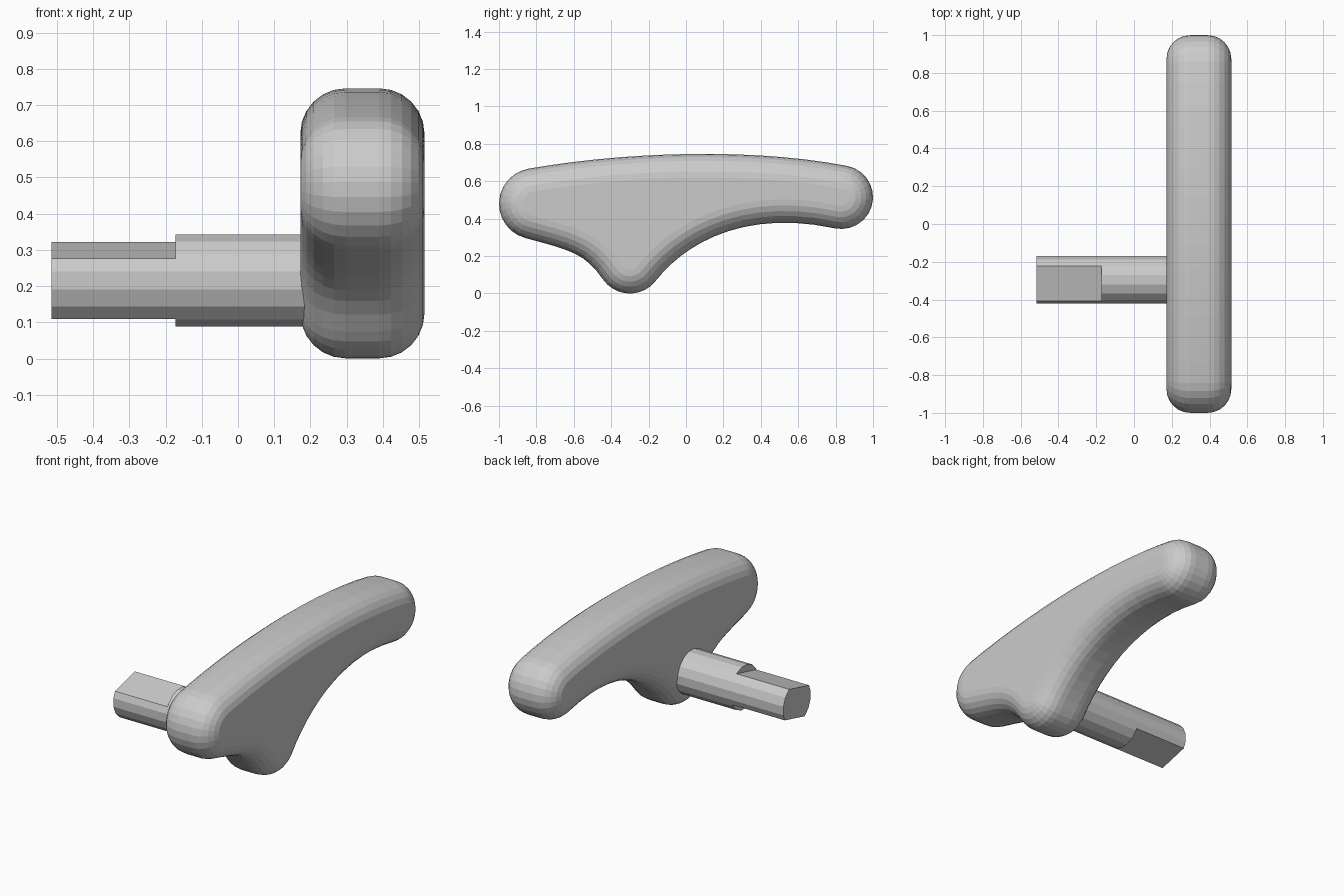
import bpy
import bmesh
from math import cos, sin, pi, radians
from mathutils import Vector, Matrix
from mathutils.geometry import interpolate_bezier

cube = bpy.data.objects.get("Cube")
if cube:
    bpy.data.objects.remove(cube, do_unlink=True)

grey = bpy.data.materials.new("plain grey")
grey.use_nodes = True
COLOUR = (0.6, 0.6, 0.6, 1)
grey.diffuse_color = COLOUR
grey.node_tree.nodes["Principled BSDF"].inputs["Base Color"].default_value = COLOUR


def finish(bm, name):
    bmesh.ops.recalc_face_normals(bm, faces=bm.faces)
    mesh = bpy.data.meshes.new(name)
    bm.to_mesh(mesh)
    bm.free()
    mesh.materials.append(grey)
    obj = bpy.data.objects.new(name, mesh)
    bpy.context.collection.objects.link(obj)
    return obj


def arc(centre, r, a0, a1, n):
    """Points on an arc, with the travel direction at each end."""
    angles = [radians(a0 + (a1 - a0) * i / n) for i in range(n + 1)]
    pts = [Vector((centre[0] + r * cos(a), centre[1] + r * sin(a))) for a in angles]
    ends = [Vector((-sin(a), cos(a))) for a in (angles[0], angles[-1])]
    return pts, ends[0], ends[1]


def blend(a, b, start, end, n):
    """Inner points of a curve that leaves arc a and joins arc b smoothly."""
    p, q = a[0][-1], b[0][0]
    return interpolate_bezier(p, p + a[2] * start, q - b[1] * end, q, n)[1:-1]


# Handle outline in the y-z plane: two rounded ends and a lower boss
back_end = arc((-0.81, 0.48), 0.19, 100, 255, 12)
boss = arc((-0.30, 0.175), 0.175, 215, 322, 9)
front_end = arc((0.83, 0.515), 0.17, -102, 79, 13)
outline = (back_end[0] + blend(back_end, boss, 0.26, 0.17, 9)
           + boss[0] + blend(boss, front_end, 0.25, 0.50, 14)
           + front_end[0] + blend(front_end, back_end, 0.52, 0.52, 15))
count = len(outline)
normals = []
for i in range(count):
    t = (outline[(i + 1) % count] - outline[i - 1]).normalized()
    normals.append(Vector((t.y, -t.x)))

# Handle: rings of the outline drawn inwards to round both edges
X0, X1, FILLET, STEPS = 0.172, 0.515, 0.125, 6
quarter = [i * pi / 2 / STEPS for i in range(STEPS + 1)]
sections = [(X0 + FILLET * (1 - cos(a)), FILLET * (1 - sin(a))) for a in quarter]
sections += [(X0 + X1 - x, inset) for x, inset in reversed(sections)]
bm = bmesh.new()
rings = []
for x, inset in sections:
    ring = [p - n * inset for p, n in zip(outline, normals)]
    rings.append([bm.verts.new((x, p.x, p.y)) for p in ring])
for a, b in zip(rings, rings[1:]):
    for i in range(count):
        j = (i + 1) % count
        bm.faces.new((a[i], a[j], b[j], b[i]))
bm.faces.new(rings[0])
bm.faces.new(rings[-1])
finish(bm, "handle")


def shaft(name, x0, x1, flats):
    bm = bmesh.new()
    centre = Vector(((x0 + x1) / 2, -0.295, 0.2155))
    place = (Matrix.Translation(centre) @ Matrix.Rotation(pi / 2, 4, "Y")
             @ Matrix.Rotation(pi / 16, 4, "Z"))
    bmesh.ops.create_cone(bm, cap_ends=True, segments=16, radius1=0.129,
                          radius2=0.129, depth=x1 - x0, matrix=place)
    # Two parallel flats, slightly tilted
    if flats:
        direction = Vector((0, -sin(radians(14)), cos(radians(14))))
        for side in (direction, -direction):
            cut = bmesh.ops.bisect_plane(
                bm, geom=bm.verts[:] + bm.edges[:] + bm.faces[:],
                plane_co=centre + side * 0.086, plane_no=side, clear_outer=True)
            edges = [e for e in cut["geom_cut"] if isinstance(e, bmesh.types.BMEdge)]
            bmesh.ops.holes_fill(bm, edges=edges)
    finish(bm, name)


shaft("shaft", -0.173, 0.20, False)
shaft("shaft_flat_tip", -0.515, -0.173, True)
